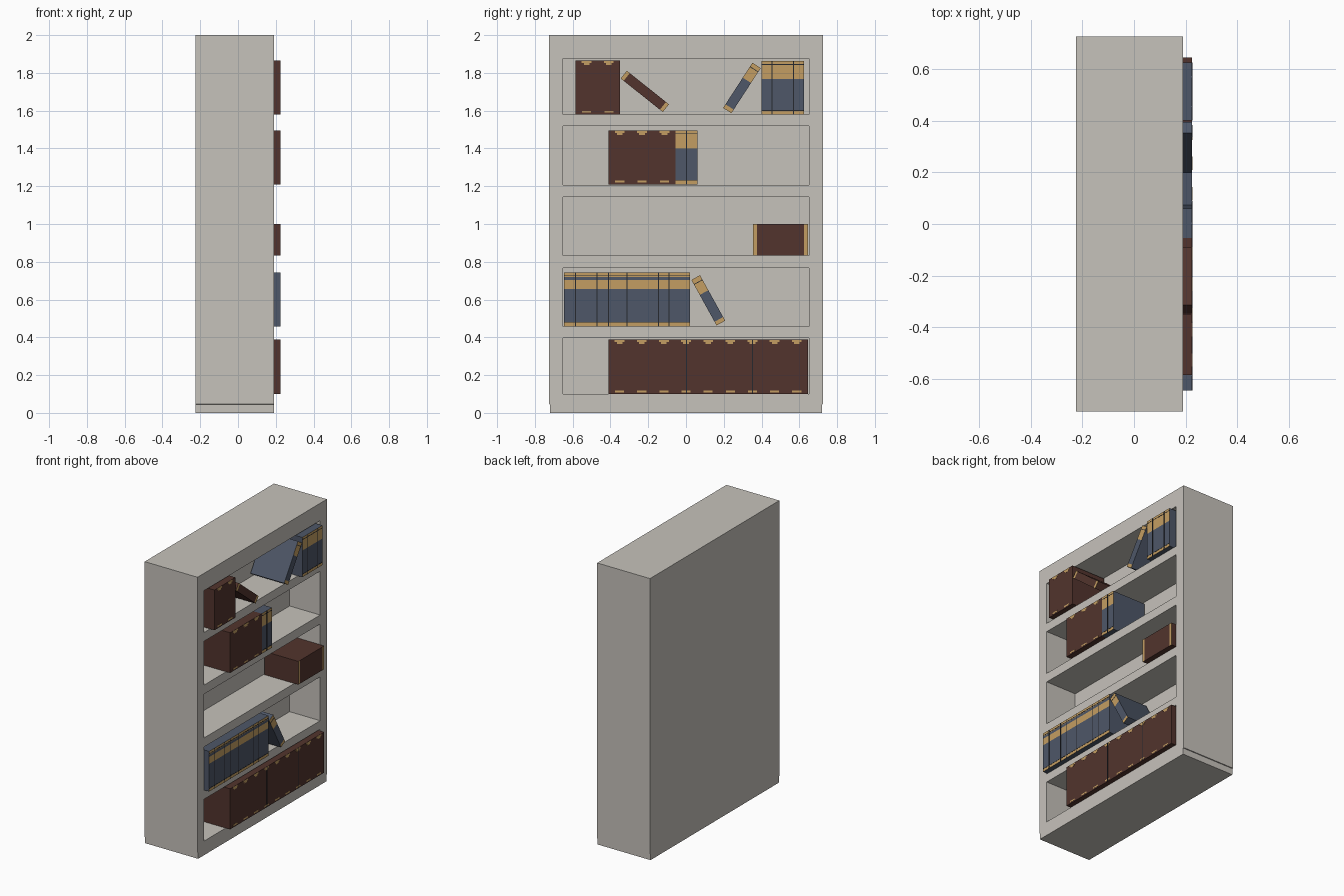
import bpy, bmesh
from math import radians
from mathutils import Matrix, Vector

if "Cube" in bpy.data.objects:
    bpy.data.objects.remove(bpy.data.objects["Cube"])

def material(name, r, g, b):
    m = bpy.data.materials.new(name)
    lin = [((c / 255 + 0.055) / 1.055) ** 2.4 for c in (r, g, b)]
    m.diffuse_color = (*lin, 1)
    m.use_nodes = True
    m.node_tree.nodes["Principled BSDF"].inputs["Base Color"].default_value = m.diffuse_color
    return m

STONE = material("pale_grey_paint", 198, 194, 187)
BROWN = material("brown_leather", 82, 52, 45)
BLUE = material("slate_blue_cloth", 78, 87, 104)
GOLD = material("gold_trim", 196, 158, 98)
DARK = material("dark_gap", 38, 40, 46)

def finish(bm, name, mats):
    bmesh.ops.remove_doubles(bm, verts=bm.verts, dist=1e-5)
    bmesh.ops.recalc_face_normals(bm, faces=bm.faces)
    me = bpy.data.meshes.new(name)
    bm.to_mesh(me)
    bm.free()
    for m in mats:
        me.materials.append(m)
    ob = bpy.data.objects.new(name, me)
    bpy.context.collection.objects.link(ob)
    return ob

def quad(bm, pts, mat=0):
    f = bm.faces.new([bm.verts.new(p) for p in pts])
    f.material_index = mat
    return f

# ---- bookcase: one closed shell with five recessed compartments ----
XB, XF, XC = -0.225, 0.19, -0.05          # back, front, compartment back
ROWS = [(0.10, 0.397), (0.457, 0.768), (0.832, 1.143), (1.207, 1.518), (1.58, 1.877)]
zs = sorted([0, 0.045, 0.046, 2.0] + [z for r in ROWS for z in r])

def half(z):
    return 0.719 if z < 0.0455 else 0.725  # slightly narrower plinth

bm = bmesh.new()
for z0, z1 in zip(zs, zs[1:]):
    a = [-half(z0), -0.65, 0.65, half(z0)]
    b = [-half(z1), -0.65, 0.65, half(z1)]
    for i in range(3):
        quad(bm, [(XB, a[i], z0), (XB, a[i + 1], z0), (XB, b[i + 1], z1), (XB, b[i], z1)])
        if i == 1 and (z0, z1) in ROWS:
            y0, y1 = a[1], a[2]
            front = [(XF, y0, z0), (XF, y1, z0), (XF, y1, z1), (XF, y0, z1)]
            rear = [(XC, p[1], p[2]) for p in front]
            quad(bm, rear)
            for k in range(4):
                n = (k + 1) % 4
                quad(bm, [front[k], front[n], rear[n], rear[k]])
        else:
            quad(bm, [(XF, a[i], z0), (XF, a[i + 1], z0), (XF, b[i + 1], z1), (XF, b[i], z1)])
    for k in (0, 3):
        quad(bm, [(XB, a[k], z0), (XF, a[k], z0), (XF, b[k], z1), (XB, b[k], z1)])
for z in (0, 2.0):
    ys = [-half(z), -0.65, 0.65, half(z)]
    for i in range(3):
        quad(bm, [(XB, ys[i], z), (XF, ys[i], z), (XF, ys[i + 1], z), (XB, ys[i + 1], z)])
finish(bm, "bookcase", [STONE])

# ---- books ----
BX0, BX1 = -0.04, 0.225

def book(name, cy, cz, w, h, cover, tilt=0, bands=((1, 0),), lines=(), plates=()):
    """Block whose spine is split into bands (top fraction, material);
    lines are volume gaps, plates are (y, z, width, height, material)."""
    bm = bmesh.new()
    lo = 0.0
    for hi, mat in bands:
        z0, z1 = (lo - 0.5) * h, (hi - 0.5) * h
        y = w / 2
        quad(bm, [(BX1, -y, z0), (BX1, y, z0), (BX1, y, z1), (BX1, -y, z1)], mat)
        quad(bm, [(BX0, -y, z0), (BX0, y, z0), (BX0, y, z1), (BX0, -y, z1)])
        for s in (-y, y):
            quad(bm, [(BX0, s, z0), (BX1, s, z0), (BX1, s, z1), (BX0, s, z1)])
        lo = hi
    for z in (-h / 2, h / 2):
        quad(bm, [(BX0, -w / 2, z), (BX1, -w / 2, z), (BX1, w / 2, z), (BX0, w / 2, z)])
    bmesh.ops.remove_doubles(bm, verts=bm.verts, dist=1e-5)
    gaps = [(g - cy, 0, 0.005, h, 2) for g in lines]
    for py, pz, pw, ph, mat in list(plates) + gaps:
        t = 0.002 if mat == 2 else 0.0015
        m = Matrix.Translation((BX1, py, pz)) @ Matrix.Diagonal((t, pw, ph, 1))
        geo = bmesh.ops.create_cube(bm, size=1, matrix=m)
        for f in {f for v in geo["verts"] for f in v.link_faces}:
            f.material_index = mat
    ob = finish(bm, name, [cover, GOLD, DARK])
    ob.matrix_world = Matrix.Translation((0, cy, cz)) @ Matrix.Rotation(radians(tilt), 4, 'X')
    return ob

def brown_set(name, y0, y1, z0, z1, n, lines=()):
    # gold notches along the top and bottom of the spines
    w, h = y1 - y0, z1 - z0
    plates = []
    for i in range(n):
        y = -w / 2 + (i + 0.5) * w / n
        plates += [(y, h / 2 - 0.007, 0.052, 0.012, 1), (y, h / 2 - 0.018, 0.03, 0.01, 1),
                   (y, -h / 2 + 0.014, 0.048, 0.010, 1)]
    book(name, (y0 + y1) / 2, (z0 + z1) / 2, w, h, BROWN, lines=lines, plates=plates)

def blue_set(name, y0, y1, z0, z1, lines, bands):
    w, h = y1 - y0, z1 - z0
    plates = [(0, (f - 0.5) * h, w, 0.004, 2) for f in (0.94, 0.075)]
    book(name, (y0 + y1) / 2, (z0 + z1) / 2, w, h, BLUE, bands=bands, lines=lines, plates=plates)

BLUE_BANDS = ((0.08, 1), (0.67, 0), (1, 1))
STRIPED = ((0.08, 1), (0.69, 0), (0.86, 1), (0.92, 0), (1, 1))
ENDS = ((0.07, 1), (0.93, 0), (1, 1))

# top shelf
brown_set("top_shelf_brown_books", -0.585, -0.35, 1.58, 1.865, 2)
book("top_shelf_leaning_brown_book", -0.218, 1.702, 0.052, 0.285, BROWN, 51.5, ENDS)
book("top_shelf_leaning_blue_book", 0.296, 1.72, 0.052, 0.285, BLUE, -33, BLUE_BANDS,
     plates=[(0, 0.118, 0.052, 0.004, 2)])
blue_set("top_shelf_blue_books", 0.40, 0.625, 1.58, 1.862, (0.455, 0.57), BLUE_BANDS)
# second shelf
brown_set("second_shelf_brown_books", -0.41, -0.055, 1.21, 1.495, 3)
blue_set("second_shelf_blue_books", -0.055, 0.06, 1.21, 1.495, (0.003,), BLUE_BANDS)
# third shelf: books lying flat
book("third_shelf_lying_books", 0.50, 0.917, 0.165, 0.29, BROWN, 90, ENDS)
# fourth shelf
blue_set("fourth_shelf_blue_books", -0.645, 0.022, 0.458, 0.743,
         (-0.585, -0.47, -0.41, -0.313, -0.145, -0.09), STRIPED)
book("fourth_shelf_leaning_blue_book", 0.118, 0.596, 0.052, 0.275, BLUE, 29, BLUE_BANDS,
     plates=[(0, 0.11, 0.052, 0.004, 2)])
# bottom shelf
brown_set("bottom_shelf_brown_books", -0.41, 0.645, 0.10, 0.388, 9, (0.003, 0.352))
